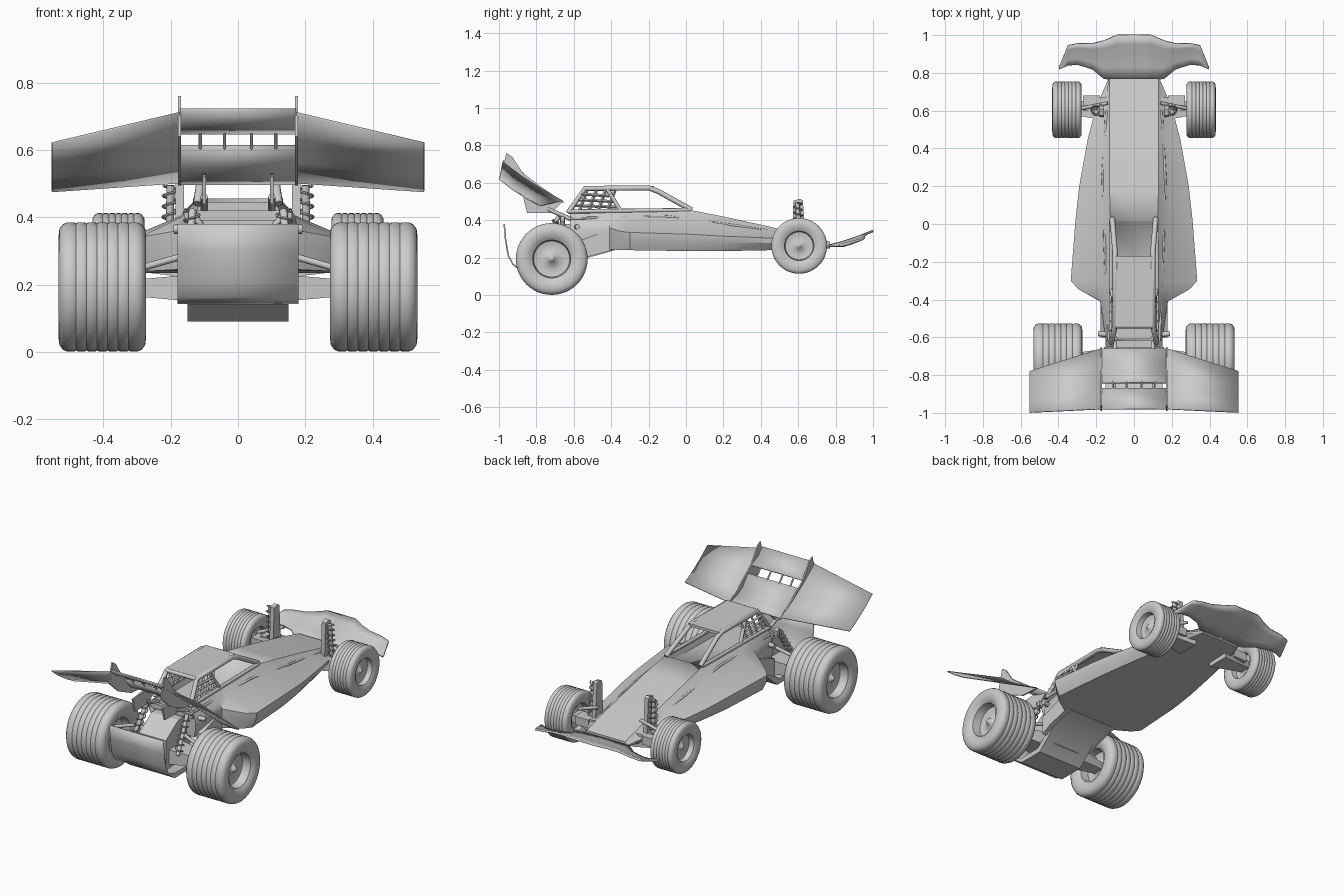
import bpy, bmesh, math
from mathutils import Vector

cube = bpy.data.objects.get("Cube")
if cube:
    bpy.data.objects.remove(cube, do_unlink=True)

grey = bpy.data.materials.new("plain grey")
grey.use_nodes = True
grey.diffuse_color = (0.6, 0.6, 0.6, 1)
grey.node_tree.nodes["Principled BSDF"].inputs["Base Color"].default_value = grey.diffuse_color


def make(name, verts, faces, thick=0, mirror=False, angle=30):
    """Mesh object, optionally thickened and mirrored left to right."""
    me = bpy.data.meshes.new(name)
    me.from_pydata([tuple(v) for v in verts], [], faces)
    bm = bmesh.new()
    bm.from_mesh(me)
    bmesh.ops.recalc_face_normals(bm, faces=bm.faces)
    bm.to_mesh(me)
    bm.free()
    me.materials.append(grey)
    ob = bpy.data.objects.new(name, me)
    bpy.context.collection.objects.link(ob)
    if thick:
        s = ob.modifiers.new("thickness", "SOLIDIFY")
        s.thickness, s.offset = thick, 0
    if mirror:
        ob.modifiers.new("mirror", "MIRROR")
    bpy.ops.object.select_all(action="DESELECT")
    bpy.context.view_layer.objects.active = ob
    ob.select_set(True)
    bpy.ops.object.shade_smooth_by_angle(angle=math.radians(angle))
    return ob


def loft(name, rings, closed=True, **kw):
    """Skin a series of equal-length rings; closed rings get end caps."""
    n = len(rings[0])
    faces = [(i * n + j, i * n + (j + 1) % n, (i + 1) * n + (j + 1) % n, (i + 1) * n + j)
             for i in range(len(rings) - 1) for j in range(n if closed else n - 1)]
    if closed:
        faces += [tuple(range(n)), tuple(range((len(rings) - 1) * n, len(rings) * n))]
    return make(name, [v for r in rings for v in r], faces, **kw)


def slab(name, outline, x0, x1, mirror=False):
    """Side outline in y and z, stretched from x0 to x1."""
    return loft(name, [[(x, y, z) for y, z in outline] for x in (x0, x1)], mirror=mirror)


def box(name, x0, x1, y0, y1, z0, z1, mirror=False):
    return slab(name, [(y0, z0), (y1, z0), (y1, z1), (y0, z1)], x0, x1, mirror)


def tube(name, path, r, mirror=True, sides=8):
    pts = [Vector(p) for p in path]
    rings = []
    for i, p in enumerate(pts):
        d = (pts[min(i + 1, len(pts) - 1)] - pts[max(i - 1, 0)]).normalized()
        u = d.cross(Vector((0, 0, 1)) if abs(d.z) < 0.9 else Vector((0, 1, 0))).normalized()
        w = d.cross(u)
        rings.append([p + r * (u * math.cos(t) + w * math.sin(t))
                      for t in (math.tau * k / sides for k in range(sides))])
    return loft(name, rings, mirror=mirror, angle=50)


def wheel(name, cx, cy, cz, half, r):
    """Turned wheel: hub, dished rim, rounded sidewall and ribbed tread."""
    side = [(0.7, 0.02), (0.62, 0.08), (0.5, 0.13), (0.42, 0.35), (0.48, 0.5), (0.86, 0.53),
            (0.9, 0.58), (0.97, 0.64), (1, 0.78), (0.98, 0.9), (0.9, 0.97)]
    tread = []
    for k in range(-3, 4):
        c = k * 0.24
        tread += [(c + 0.08, 1), (c - 0.08, 1)]
        tread += [(c + 0.12, 0.982)] if k < 3 else []
    prof = side + sorted(tread, reverse=True) + [(-a, b) for a, b in reversed(side)]
    seg = 48
    rings = [[(cx + a * half, cy + b * r * math.cos(t), cz + b * r * math.sin(t))
              for t in (math.tau * k / seg for k in range(seg))] for a, b in prof]
    return loft(name, rings, mirror=True, angle=50)


def shock(name, top, bottom):
    """Damper body with a coil spring round it."""
    a, b = Vector(top), Vector(bottom)
    tube(name + "_damper", [a, b], 0.012)
    coil = [a.lerp(b, k / 96) + Vector((math.cos(k * math.tau / 14), math.sin(k * math.tau / 14), 0)) * 0.022
            for k in range(90)]
    tube(name + "_spring", coil, 0.004, sides=5)


# Wheels
wheel("rear_wheels", 0.403, -0.718, 0.193, 0.13, 0.192)
wheel("front_wheels", 0.355, 0.605, 0.263, 0.078, 0.149)

# Body shell: y, then half-section of hood edge, shoulder, pod edge, belly
stations = [
    (0.77, (0.13, 0.285), (0.135, 0.275), (0.135, 0.26), (0.13, 0.25)),
    (0.62, (0.13, 0.325), (0.15, 0.31), (0.2, 0.29), (0.17, 0.245)),
    (0.45, (0.13, 0.365), (0.17, 0.34), (0.245, 0.305), (0.21, 0.24)),
    (0.2, (0.13, 0.42), (0.18, 0.37), (0.29, 0.315), (0.255, 0.235)),
    (0.02, (0.125, 0.455), (0.175, 0.4), (0.31, 0.325), (0.28, 0.235)),
    (-0.3, (0.12, 0.45), (0.17, 0.405), (0.335, 0.335), (0.305, 0.24)),
    (-0.345, (0.12, 0.45), (0.17, 0.4), (0.295, 0.34), (0.27, 0.24)),
    (-0.41, (0.12, 0.45), (0.17, 0.4), (0.18, 0.36), (0.175, 0.245)),
    (-0.62, (0.11, 0.445), (0.14, 0.39), (0.15, 0.34), (0.14, 0.26)),
]


def rounded(half):
    """Soften the pod between its edge and the belly."""
    hood, shoulder, edge, belly = half
    return [hood, shoulder, edge, (edge[0] * 0.99, edge[1] * 0.6 + belly[1] * 0.4), belly]


body = loft("body_shell", [[(x, y, z) for x, z in rounded(half)] + [(-x, y, z) for x, z in reversed(rounded(half))]
                           for y, *half in stations], angle=28)
bm = bmesh.new()
bm.from_mesh(body.data)
deck = [f for f in bm.faces if f.normal.z > 0.9 and f.calc_center_median().z > 0.44
        and f.calc_center_median().y < 0]
bmesh.ops.inset_region(bm, faces=deck, thickness=0.014, depth=0)
bmesh.ops.translate(bm, verts=list({v for f in deck for v in f.verts}), vec=(0, 0, -0.04))
bm.to_mesh(body.data)
bm.free()
tube("body_side_strakes", [(0.145, 0.6, 0.318), (0.165, 0.25, 0.375), (0.155, -0.1, 0.42), (0.135, -0.62, 0.41)], 0.007)

# Cabin: roof, roll bars, rear side lattice
box("cabin_roof", -0.1, 0.1, -0.54, -0.17, 0.567, 0.583)
tube("roll_bars", [(0.12, -0.63, 0.44), (0.1, -0.54, 0.57), (0.1, -0.2, 0.573), (0.1, -0.15, 0.555),
                   (0.115, 0.03, 0.455)], 0.014)
tube("cabin_braces", [(0.102, -0.42, 0.565), (0.12, -0.35, 0.45)], 0.011)
tube("cabin_rails", [(0.122, -0.63, 0.447), (0.122, 0.02, 0.455)], 0.011)
for k in range(3):
    z = 0.48 + k * 0.03
    tube("lattice_bar", [(0.113, -0.61 + k * 0.025, z), (0.113, -0.37 - k * 0.02, z - 0.01)], 0.008, sides=4)
for k in range(4):
    y = -0.57 + k * 0.05
    tube("lattice_post", [(0.117, y, 0.45), (0.104, y + 0.04, 0.56)], 0.009, sides=4)
tube("cabin_hoop", [(-0.1, -0.54, 0.57), (0.1, -0.54, 0.57)], 0.012, mirror=False)

# Rear chassis, gearbox and bumper
slab("chassis_pan", [(-0.9, 0.145), (-0.82, 0.09), (-0.66, 0.09), (-0.54, 0.195), (-0.38, 0.24), (-0.38, 0.26),
                     (-0.56, 0.22), (-0.68, 0.12), (-0.82, 0.12)], -0.15, 0.15)
slab("gearbox", [(-0.82, 0.12), (-0.6, 0.14), (-0.55, 0.38), (-0.7, 0.38), (-0.82, 0.3)], -0.09, 0.09)
slab("chassis_side_walls", [(-0.6, 0.17), (-0.54, 0.2), (-0.38, 0.245), (-0.38, 0.36), (-0.6, 0.28)], 0.145, 0.178, True)
bumper = [(-0.972, 0.38), (-0.965, 0.3), (-0.95, 0.21), (-0.925, 0.165), (-0.9, 0.145)]
loft("rear_bumper", [[(x, y, z) for y, z in bumper] for x in (-0.18, 0.18)], closed=False, thick=0.008)
box("rear_shock_tower", -0.16, 0.16, -0.67, -0.65, 0.39, 0.42)
tube("tower_legs", [(0.13, -0.66, 0.41), (0.08, -0.66, 0.3)], 0.014)
tube("exhaust_stub", [(0.1, -0.59, 0.365), (0.19, -0.58, 0.365)], 0.014)

# Suspension
for name, y, z, x0, x1 in (("rear", -0.72, 0.19, 0.08, 0.36), ("front", 0.61, 0.262, 0.11, 0.33)):
    loft(name + "_lower_arms", [[(x, y + s * w, z + dz) for s, dz in ((-1, -h), (1, -h), (1, h), (-1, h))]
                                for x, w, h in ((x0, 0.07, 0.045), (x1, 0.03, 0.02))], mirror=True)
    tube(name + "_axles", [(x0, y, z), (x1 + 0.03, y, z)], 0.018)
    tube(name + "_upper_links", [(x0 + 0.03, y + 0.03, z + 0.11), (x1 - 0.04, y, z + 0.05)], 0.01)
slab("front_towers", [(0.565, 0.28), (0.64, 0.28), (0.625, 0.505), (0.61, 0.515), (0.575, 0.505)], 0.16, 0.185, True)
box("front_hub_blocks", 0.18, 0.27, 0.6, 0.68, 0.25, 0.3, True)
shock("front_shock", (0.2, 0.595, 0.495), (0.205, 0.61, 0.28))
shock("rear_shock", (0.135, -0.68, 0.42), (0.155, -0.8, 0.22))

# Front bumper: cross-sections running outward from the centre
sections = [(0, 1, 0.76, 0.343), (0.09, 1, 0.76, 0.343), (0.16, 0.97, 0.77, 0.33), (0.22, 0.955, 0.82, 0.32),
            (0.3, 0.955, 0.845, 0.31), (0.35, 0.945, 0.84, 0.3), (0.395, 0.83, 0.82, 0.268)]
loft("front_bumper", [[(x, y1 + (y0 - y1) * t, 0.264 + (z - 0.264) * t ** 1.25) for t in (0, 0.3, 0.6, 0.8, 1)]
                      for x, y0, y1, z in sections], closed=False, thick=0.012, mirror=True)

# Rear wing
inner = [(-0.66, 0.503), (-0.77, 0.565), (-0.88, 0.635), (-0.98, 0.71)]
outer = [(-0.78, 0.477), (-0.855, 0.518), (-0.93, 0.567), (-0.998, 0.62)]
loft("wing_side_panels", [[(0.174, y, z) for y, z in inner], [(0.553, y, z) for y, z in outer]],
     closed=False, thick=0.006, mirror=True)
slab("wing_end_plates", [(-0.65, 0.495), (-0.78, 0.505), (-0.9, 0.56), (-0.99, 0.64), (-0.96, 0.76),
                         (-0.93, 0.74), (-0.87, 0.65), (-0.77, 0.575)], 0.17, 0.178, True)
lower = [(-0.66, 0.5), (-0.73, 0.515), (-0.79, 0.55), (-0.84, 0.612)]
upper = [(-0.87, 0.65), (-0.93, 0.675), (-0.98, 0.72)]
for name, chord in (("wing_lower_blade", lower), ("wing_upper_blade", upper)):
    loft(name, [[(x, y, z) for y, z in chord] for x in (-0.172, 0.172)], closed=False, thick=0.008)
for x in (0.04, 0.112):
    tube("wing_blade_posts", [(x, -0.835, 0.605), (x, -0.875, 0.652)], 0.005)
slab("wing_mounts", [(-0.87, 0.52), (-0.85, 0.44), (-0.72, 0.44), (-0.66, 0.5), (-0.78, 0.53)], 0.095, 0.105, True)
tube("wing_struts", [(0.1, -0.6, 0.4), (0.1, -0.74, 0.46)], 0.011)
